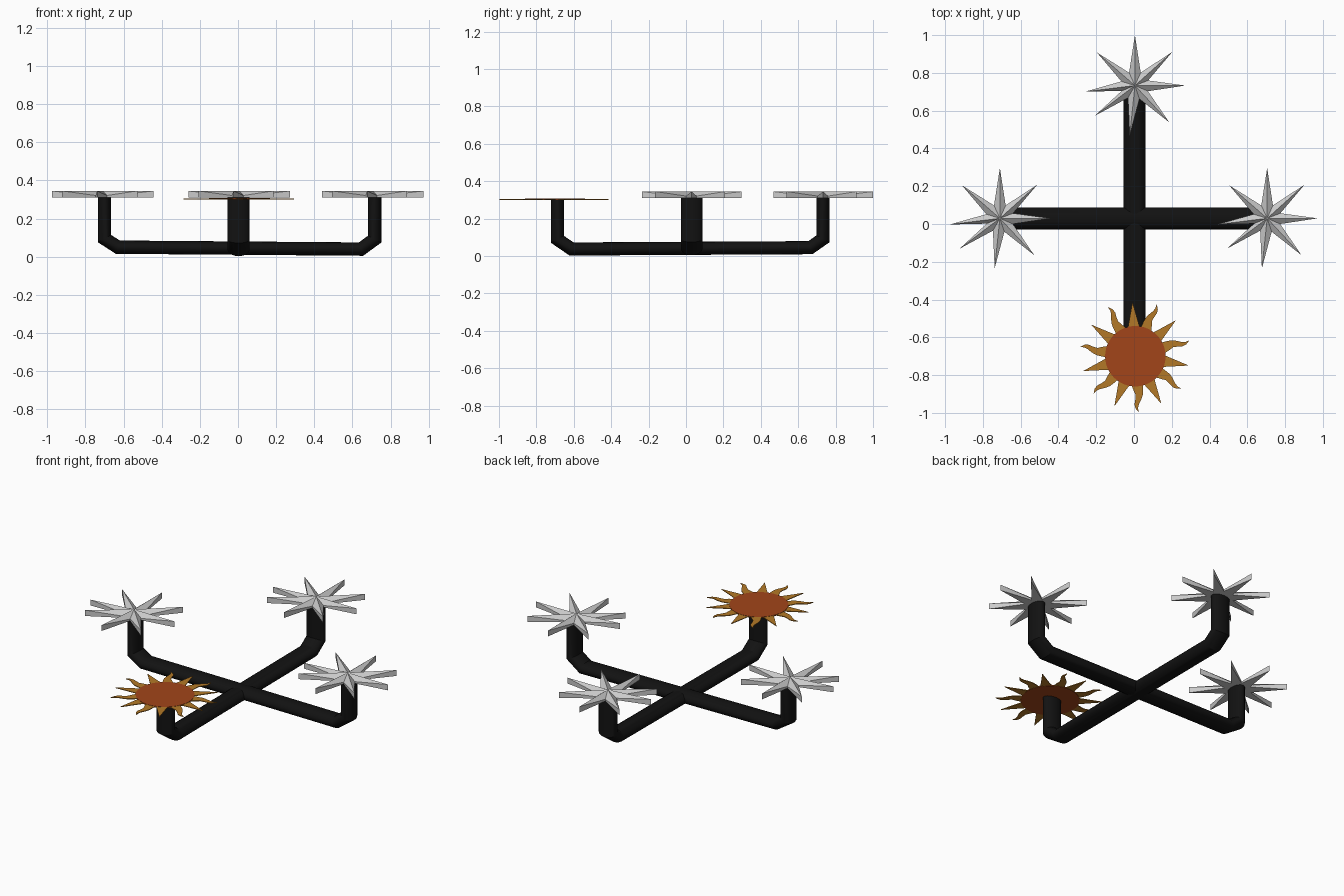
import bpy, bmesh
from math import sin, cos, pi, radians
from mathutils import Vector

if "Cube" in bpy.data.objects:
    bpy.data.objects.remove(bpy.data.objects["Cube"])


def material(name, rgb):
    m = bpy.data.materials.new(name)
    m.diffuse_color = (*rgb, 1)
    m.use_nodes = True
    m.node_tree.nodes["Principled BSDF"].inputs["Base Color"].default_value = m.diffuse_color
    return m


BLACK = material("black", (0.006, 0.006, 0.006))
GOLD = material("gold", (0.45, 0.19, 0.02))
RUST = material("rust", (0.36, 0.06, 0.01))


def finish(bm, name, mat=None, smooth=False):
    bmesh.ops.recalc_face_normals(bm, faces=bm.faces)
    me = bpy.data.meshes.new(name)
    bm.to_mesh(me)
    bm.free()
    ob = bpy.data.objects.new(name, me)
    bpy.context.collection.objects.link(ob)
    if mat:
        me.materials.append(mat)
    if smooth:
        bpy.ops.object.select_all(action='DESELECT')
        bpy.context.view_layer.objects.active = ob
        ob.select_set(True)
        bpy.ops.object.shade_smooth_by_angle(angle=radians(30))
    return ob


def bent_arm(name, path, along, side, offset, sides=20, half_t=0.035, half_w=0.058):
    """Oval tube swept along a flat path with mitred bends."""
    bm = bmesh.new()
    pts = [along * u + Vector((0, 0, z)) + side * offset for u, z in path]
    rings = []
    for i, p in enumerate(pts):
        d0 = (p - pts[i - 1]).normalized() if i else (pts[1] - p).normalized()
        d1 = (pts[i + 1] - p).normalized() if i < len(pts) - 1 else d0
        tangent = (d0 + d1).normalized()
        normal = tangent.cross(side)
        stretch = 1 / tangent.dot(d0)
        rings.append([bm.verts.new(p + normal * half_t * stretch * cos(2 * pi * k / sides)
                                   + side * half_w * sin(2 * pi * k / sides))
                      for k in range(sides)])
    for a, b in zip(rings, rings[1:]):
        for k in range(sides):
            j = (k + 1) % sides
            bm.faces.new((a[k], a[j], b[j], b[k]))
    bm.faces.new(rings[0])
    bm.faces.new(rings[-1])
    return finish(bm, name, BLACK, True)


# Crossed arms with upturned ends
X, Y = Vector((1, 0, 0)), Vector((0, 1, 0))
bent_arm("side_to_side_arm", [(-0.70, 0.315), (-0.70, 0.095), (-0.63, 0.05),
                              (0.645, 0.04), (0.716, 0.092), (0.716, 0.315)], X, Y, 0.03)
bent_arm("front_to_back_arm", [(-0.688, 0.302), (-0.688, 0.09), (-0.612, 0.038),
                               (0.665, 0.045), (0.732, 0.092), (0.732, 0.315)], Y, X, 0.003)


def star(name, cx, cy, r=0.267, inner=0.075, low=0.31, valley=0.321, high=0.345):
    """Eight-pointed star with folded top and upright edges."""
    angles = [90, 42, 0, -47, -96, -143, -173, -221]
    bm = bmesh.new()
    outline = []
    for i, a in enumerate(angles):
        b = angles[(i + 1) % 8] - (360 if i == 7 else 0)
        outline += [(r, a, high), (inner, (a + b) / 2, valley)]

    def at(rad, deg, z):
        return bm.verts.new((cx + rad * cos(radians(deg)), cy + rad * sin(radians(deg)), z))
    top = [at(*o) for o in outline]
    bottom = [at(o[0], o[1], low) for o in outline]
    peak, base = at(0, 0, high), at(0, 0, low)
    for i in range(16):
        j = (i + 1) % 16
        bm.faces.new((peak, top[i], top[j]))
        bm.faces.new((base, bottom[j], bottom[i]))
        bm.faces.new((top[i], bottom[i], bottom[j], top[j]))
    return finish(bm, name)


# Stars on three arm ends
star("left_star", -0.71, 0.03)
star("right_star", 0.705, 0.03)
star("back_star", 0.005, 0.733)

# Sun disc on the front arm end
SUN = Vector((0.007, -0.70, 0.303))
bm = bmesh.new()
bmesh.ops.create_cone(bm, cap_ends=True, segments=48, radius1=0.16, radius2=0.16, depth=0.007)
bmesh.ops.translate(bm, verts=bm.verts, vec=SUN)
finish(bm, "sun_disc", RUST)

# Sun rays, alternating straight and wavy: (radius, sideways offset, half width)
STRAIGHT = [(0.14, 0, 0.034), (0.285, 0, 0.0005)]
WAVY = [(0.14, 0, 0.032), (0.18, 0.006, 0.025), (0.205, 0.010, 0.019), (0.23, 0.004, 0.016),
        (0.255, -0.006, 0.012), (0.275, -0.007, 0.007), (0.297, 0.002, 0.0005)]
bm = bmesh.new()
for i in range(14):
    a = radians(93) - i * 2 * pi / 14
    out, across = Vector((cos(a), sin(a), 0)), Vector((-sin(a), cos(a), 0))
    rows = []
    for rad, off, w in (WAVY if i % 2 else STRAIGHT):
        rows.append([bm.verts.new(SUN + out * rad + across * (off + s * w) + Vector((0, 0, z)))
                     for s, z in ((-1, -0.002), (1, -0.002), (1, 0.002), (-1, 0.002))])
    for p, q in zip(rows, rows[1:]):
        for k in range(4):
            j = (k + 1) % 4
            bm.faces.new((p[k], p[j], q[j], q[k]))
    bm.faces.new(rows[0])
    bm.faces.new(rows[-1])
finish(bm, "sun_rays", GOLD)
